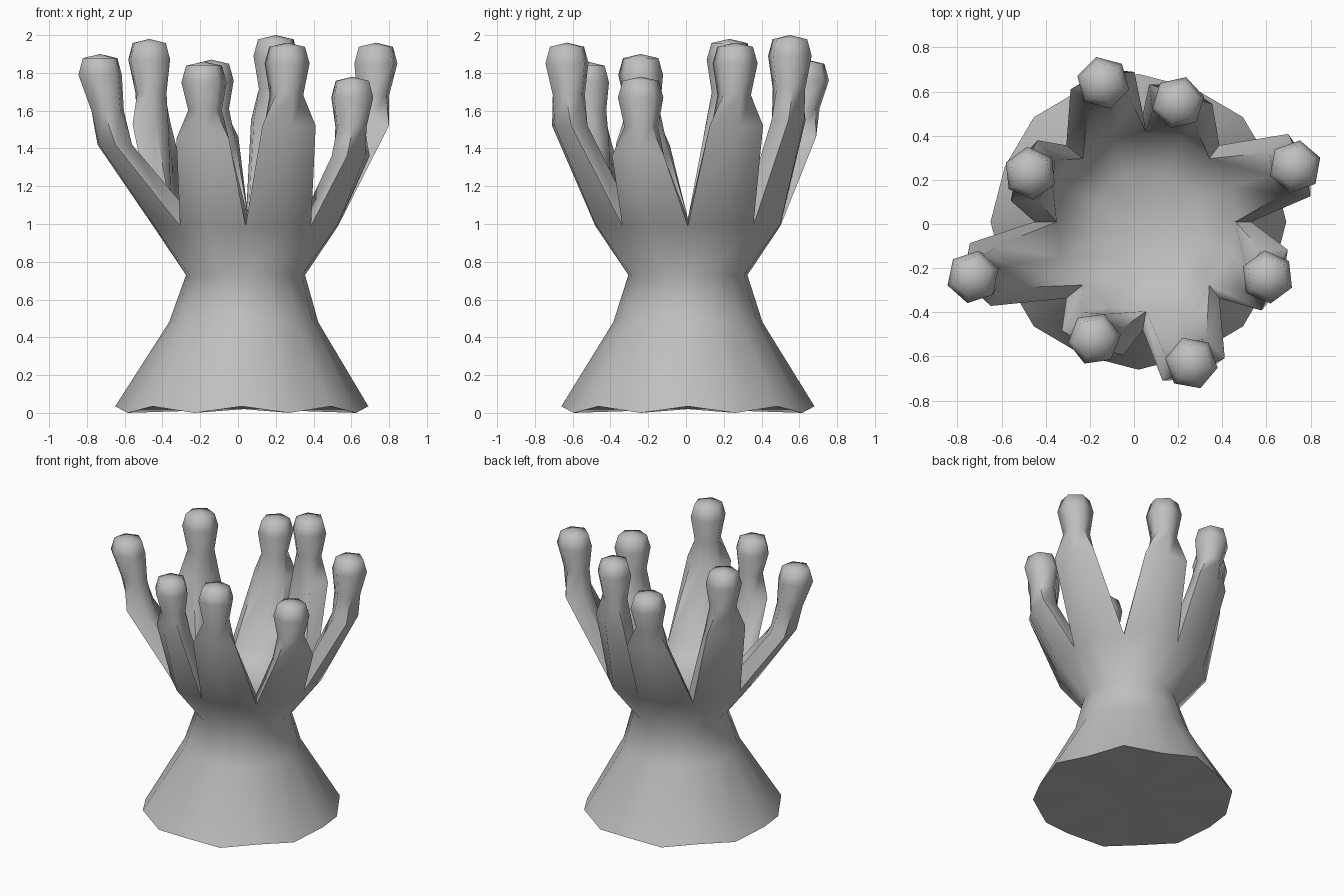
import bpy, bmesh, math
from mathutils import Vector

if "Cube" in bpy.data.objects:
    bpy.data.objects.remove(bpy.data.objects["Cube"])

SIDES = 16
CENTRE = Vector((0.03, 0.01, 0))

# One plain grey for the whole body
grey = bpy.data.materials.new("plain grey")
grey.use_nodes = True
colour = (0.52, 0.52, 0.52, 1)
grey.diffuse_color = colour
grey.node_tree.nodes["Principled BSDF"].inputs["Base Color"].default_value = colour

bm = bmesh.new()


def ring(even, odd, shift=0.0):
    """Ring whose even and odd corners each have their own (radius, z)."""
    verts = []
    for i in range(SIDES):
        r, z = odd if i % 2 else even
        a = math.tau * i / SIDES
        verts.append(bm.verts.new(CENTRE + Vector((shift + r * math.cos(a), r * math.sin(a), z))))
    return verts


def bridge(low, high):
    n = len(low)
    for i in range(n):
        j = (i + 1) % n
        bm.faces.new((low[i], low[j], high[j], high[i]))


def fan(loop, point):
    tip = bm.verts.new(point)
    for i, v in enumerate(loop):
        bm.faces.new((v, loop[(i + 1) % len(loop)], tip))


# Flared foot, waist and cup: the even corners become the clefts between arms
rings = [ring((0.67, 0.035), (0.655, 0.0), -0.01),
         ring((0.395, 0.48), (0.395, 0.48)),
         ring((0.315, 0.73), (0.322, 0.73), 0.01),
         ring((0.49, 0.99), (0.53, 1.0), 0.01)]
for low, high in zip(rings, rings[1:]):
    bridge(low, high)
fan(rings[0][::-1], CENTRE + Vector((0, 0, 0.02)))

# Hollow inside of the cup
outer = rings[-1]
inner = ring((0.405, 1.03), (0.42, 0.98), 0.025)
floor = ring((0.23, 0.9), (0.23, 0.9), 0.02)
bridge(inner, floor)
fan(floor, CENTRE + Vector((0.02, 0, 0.88)))

# Arms, counterclockwise from +x: knob centre x, y, top height,
# knee drop below the top and outward lean of the knee
arms = [(0.73, 0.26, 1.96, 0.44, 0.01), (0.20, 0.55, 2.0, 0.45, 0.03),
        (-0.14, 0.64, 1.87, 0.41, 0.0), (-0.47, 0.23, 1.98, 0.45, 0.02),
        (-0.73, -0.24, 1.90, 0.48, -0.045), (-0.18, -0.52, 1.86, 0.41, 0.01),
        (0.26, -0.63, 1.96, 0.44, 0.02), (0.605, -0.24, 1.78, 0.42, 0.025)]

# Knee outline as (outward, sideways) offsets from the knob axis
knee = [(0.01, -0.15), (0.05, 0), (0.01, 0.15), (-0.10, 0.10), (-0.13, 0), (-0.10, -0.10)]


def hexagon(shift, r):
    return [(shift + r * math.cos(t), r * math.sin(t))
            for t in (math.radians(60 * i - 60) for i in range(6))]


for k, (x, y, top, knee_drop, lean) in enumerate(arms):
    a, b, c = 2 * k, 2 * k + 1, (2 * k + 2) % SIDES
    loop = [outer[a], outer[b], outer[c], inner[c], inner[b], inner[a]]
    axis = Vector((x, y, 0))
    out = (axis - CENTRE).normalized()
    side = Vector((-out.y, out.x, 0))
    # Knee, neck, knob and crown
    outlines = [(knee_drop, [(u + lean, v) for u, v in knee]),
                (knee_drop * 0.63, hexagon(lean / 2 - 0.02, 0.09)),
                (0.11, hexagon(0, 0.121)),
                (0.022, hexagon(0, 0.096))]
    for drop, outline in outlines:
        nxt = [bm.verts.new(axis + out * u + side * v + Vector((0, 0, top - drop)))
               for u, v in outline]
        bridge(loop, nxt)
        loop = nxt
    fan(loop, (x, y, top))

bmesh.ops.recalc_face_normals(bm, faces=bm.faces)
mesh = bpy.data.meshes.new("armed_cup")
bm.to_mesh(mesh)
bm.free()
mesh.materials.append(grey)
cup = bpy.data.objects.new("armed_cup", mesh)
bpy.context.collection.objects.link(cup)

# Smooth shading with creases at the foot rim and clefts
bpy.ops.object.select_all(action="DESELECT")
cup.select_set(True)
bpy.context.view_layer.objects.active = cup
bpy.ops.object.shade_smooth_by_angle(angle=math.radians(70))
